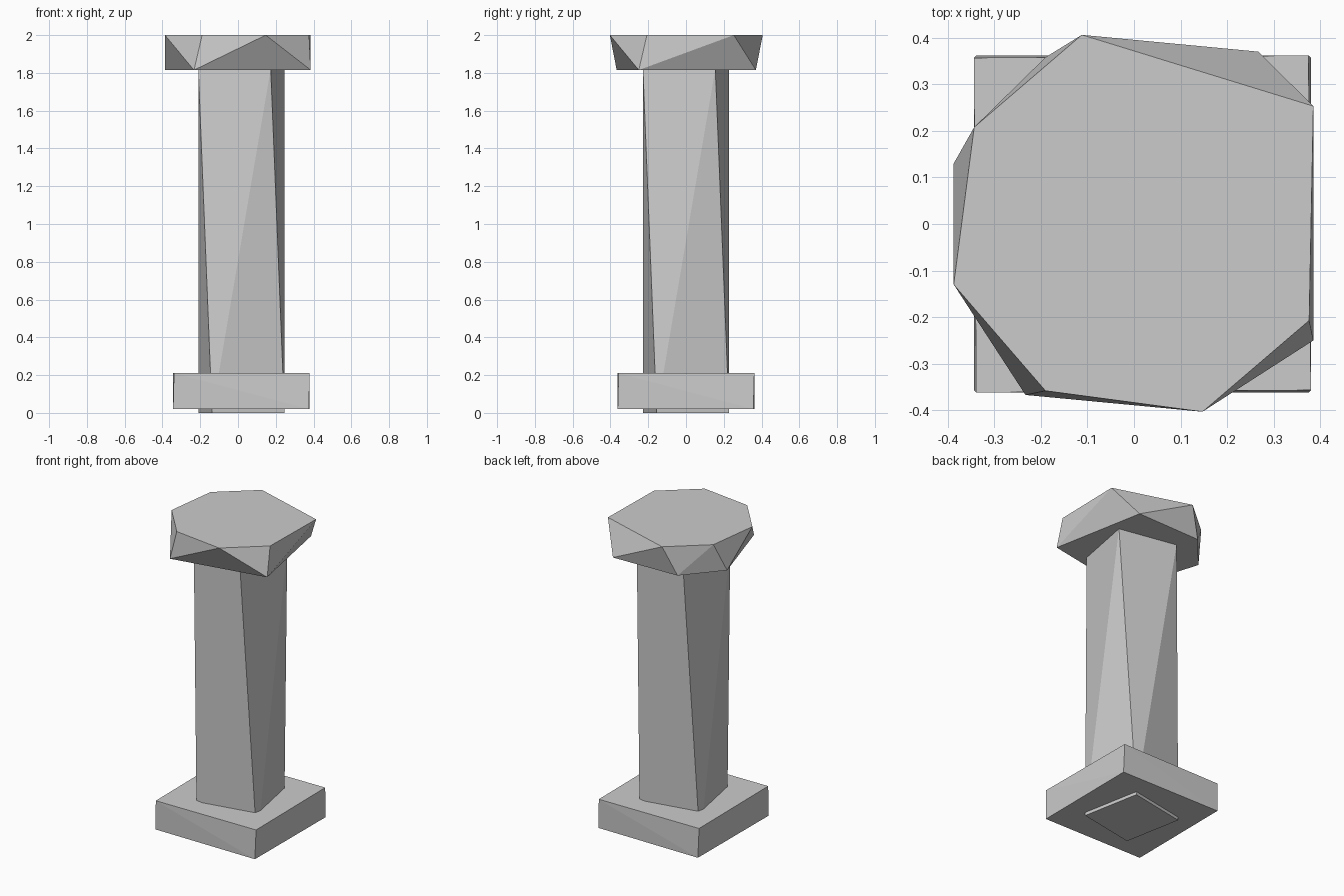
import bpy, bmesh
from math import cos, sin, radians

if "Cube" in bpy.data.objects:
    bpy.data.objects.remove(bpy.data.objects["Cube"])

CX = 0.018  # shaft and plinth axis


def hull(name, low, z0, high, z1):
    """Faceted block: convex hull of a lower and an upper outline."""
    bm = bmesh.new()
    for pts, z in ((low, z0), (high, z1)):
        for x, y in pts:
            bm.verts.new((x, y, z))
    bmesh.ops.convex_hull(bm, input=bm.verts[:])
    bmesh.ops.dissolve_limit(bm, angle_limit=radians(0.05),
                             verts=bm.verts[:], edges=bm.edges[:])
    bmesh.ops.recalc_face_normals(bm, faces=bm.faces[:])
    me = bpy.data.meshes.new(name)
    bm.to_mesh(me)
    bm.free()
    ob = bpy.data.objects.new(name, me)
    bpy.context.collection.objects.link(ob)
    return ob


def square(radius, turn):
    return [(CX + radius * cos(radians(a + turn)), radius * sin(radians(a + turn)))
            for a in (45, 135, 225, 315)]


# Plinth: square slab with a barely noticeable twist
hull("plinth", square(0.508, -0.4), 0.02, square(0.508, 0.4), 0.21)

# Shaft: square column twisted about 21 degrees, passing through the plinth
hull("shaft", square(0.2757, 10.75), 0.0, square(0.2757, -10.75), 1.82)

# Capital: rough-cut stone, five-sided below and seven-sided above
cap_low = [(0.267, 0.37), (-0.19, 0.358), (-0.387, 0.13),
           (-0.233, -0.367), (0.385, -0.25)]
cap_high = [(-0.112, 0.406), (-0.343, 0.208), (-0.387, -0.13), (-0.19, -0.358),
            (0.147, -0.403), (0.376, -0.207), (0.385, 0.253)]
hull("capital", cap_low, 1.815, cap_high, 2.0)
